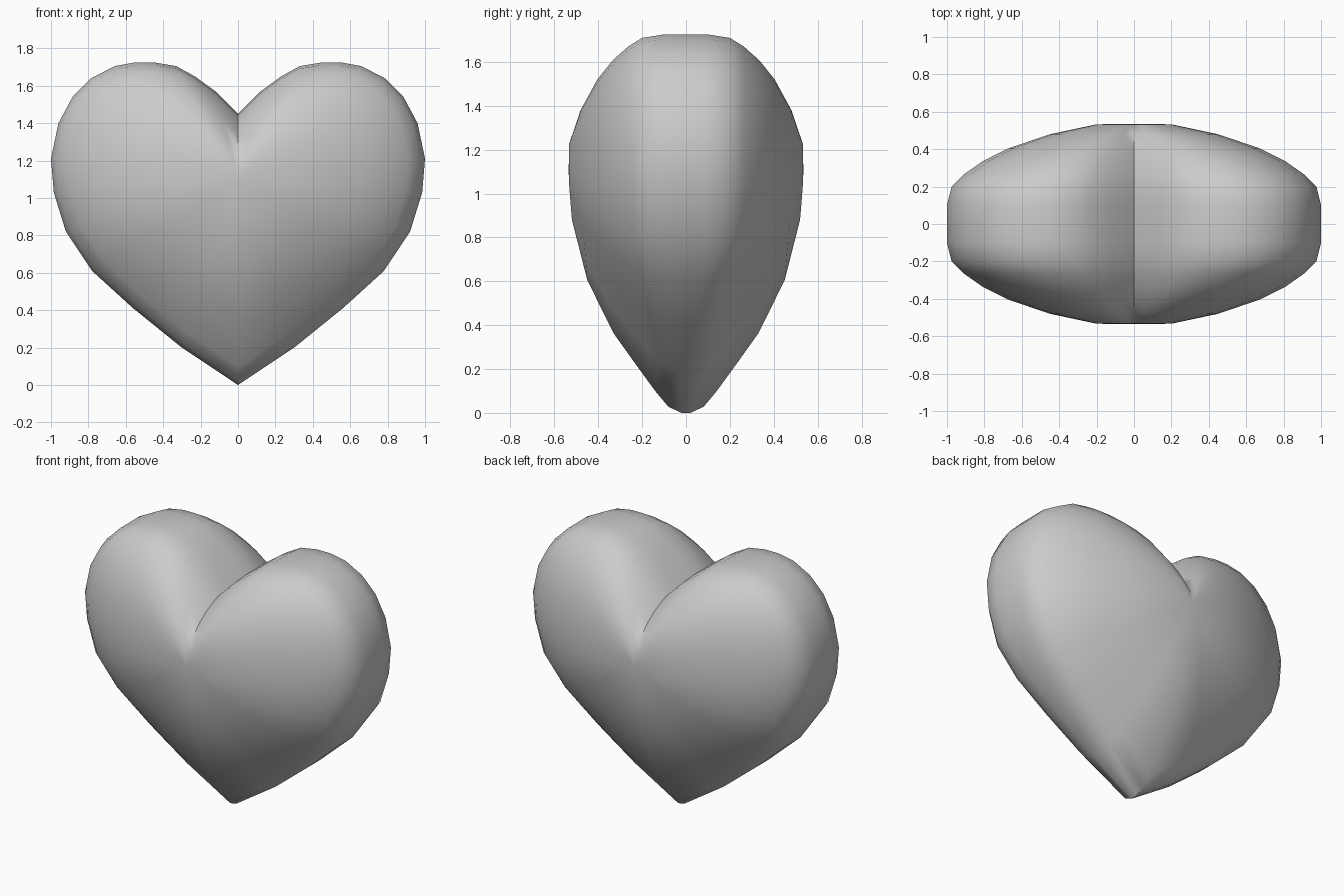
import bpy, bmesh, math

if "Cube" in bpy.data.objects:
    bpy.data.objects.remove(bpy.data.objects["Cube"])

# Right half of the heart outline (x, z), tip to notch
HALF = [(0, 0), (0.3, 0.2), (0.56, 0.41), (0.78, 0.61), (0.92, 0.82), (0.985, 1.03),
        (1.0, 1.21), (0.96, 1.4), (0.885, 1.54), (0.785, 1.64), (0.66, 1.705),
        (0.55, 1.725), (0.45, 1.725), (0.33, 1.705), (0.23, 1.65), (0.12, 1.57), (0, 1.45)]
outline = HALF + [(-x, z) for x, z in HALF[-2:0:-1]]

# Rings shrink towards the belly centre: (scale, depth at the lobes, depth at the tip)
RINGS = [(1, 0.10, 0.02), (0.975, 0.2, 0.08), (0.91, 0.265, 0.14), (0.81, 0.335, 0.22),
         (0.67, 0.405, 0.33), (0.45, 0.48, 0.45), (0.2, 0.533, 0.52)]
CENTRE_Z, BELLY = 1.1, 0.535

bm = bmesh.new()


def ring(scale, lobe, tip, side):
    verts = []
    for x, z in outline:
        w = min(1, z / 0.8)
        verts.append(bm.verts.new((x * scale, side * (tip + (lobe - tip) * w),
                                   CENTRE_Z + (z - CENTRE_Z) * scale)))
    return verts


# Stack of rings from front belly to back belly
loops = [ring(*r, -1) for r in reversed(RINGS)] + [ring(*r, 1) for r in RINGS]
n = len(outline)
for a, b in zip(loops, loops[1:]):
    for i in range(n):
        j = (i + 1) % n
        bm.faces.new((a[i], a[j], b[j], b[i]))

# Fan caps on the front and back
for loop, side in ((loops[0], -1), (loops[-1], 1)):
    c = bm.verts.new((0, side * BELLY, CENTRE_Z))
    for i in range(n):
        bm.faces.new((c, loop[i], loop[(i + 1) % n]))
bmesh.ops.recalc_face_normals(bm, faces=bm.faces)

mesh = bpy.data.meshes.new("puffy_heart")
bm.to_mesh(mesh)
bm.free()
heart = bpy.data.objects.new("puffy_heart", mesh)
bpy.context.collection.objects.link(heart)
bpy.context.view_layer.objects.active = heart
heart.select_set(True)
bpy.ops.object.shade_smooth_by_angle(angle=math.radians(60))
